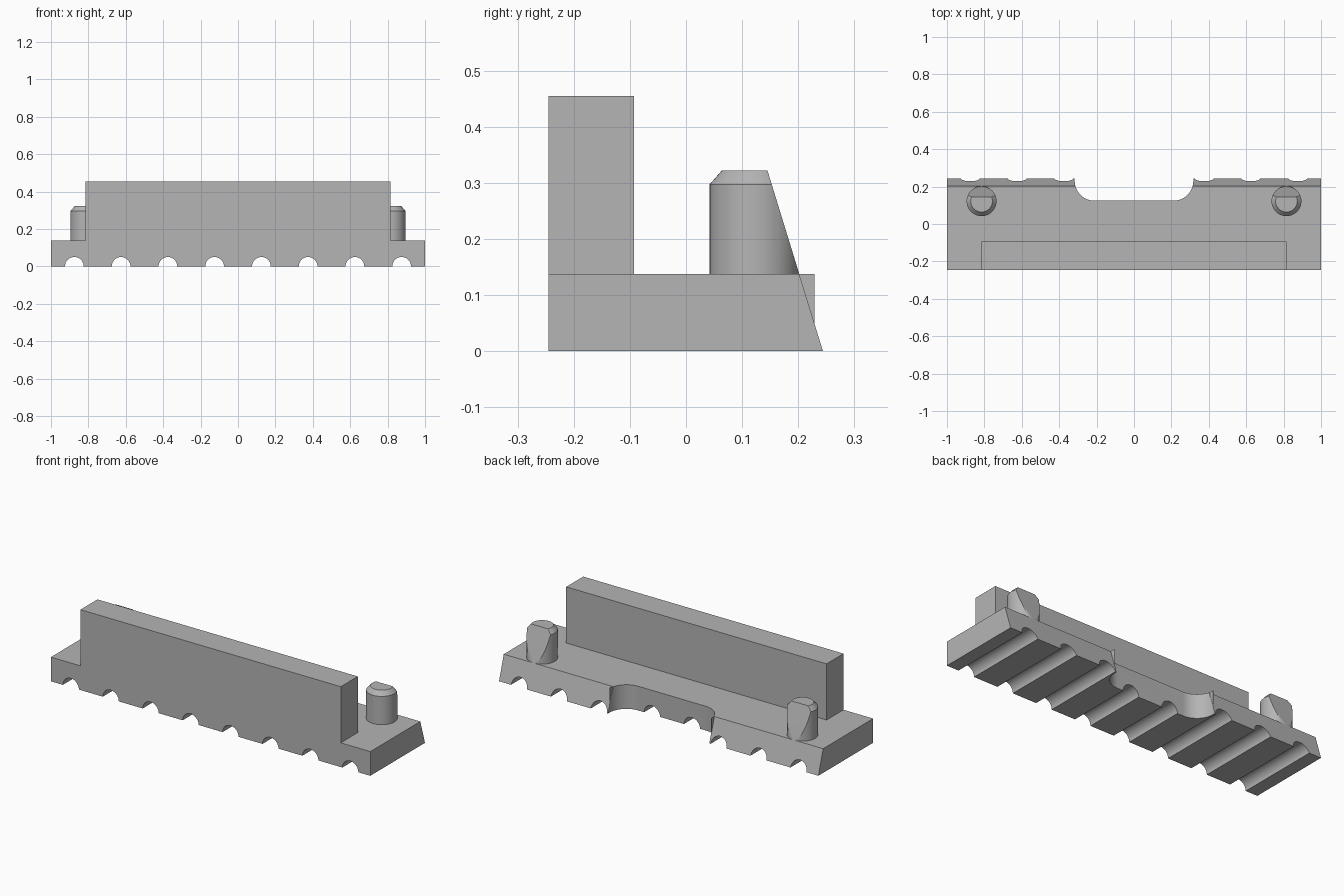
import bpy
import bmesh
from math import sin, cos, pi
from mathutils import Vector

if "Cube" in bpy.data.objects:
    bpy.data.objects.remove(bpy.data.objects["Cube"])

grey = bpy.data.materials.new("plain grey")
grey.use_nodes = True
COLOUR = (0.46, 0.46, 0.46, 1)
grey.diffuse_color = COLOUR
grey.node_tree.nodes["Principled BSDF"].inputs["Base Color"].default_value = COLOUR

FRONT, BASE_TOP = -0.245, 0.137
BACK, SLOPE = 0.244, 0.307          # back plane: y = BACK - SLOPE * z
NOTCH_X, NOTCH_Y, NOTCH_R = 0.317, 0.23, 0.105


def back_y(z):
    return BACK - SLOPE * z


def loft(name, rings):
    """Solid skinned through rings of points with equal counts."""
    bm = bmesh.new()
    loops = [[bm.verts.new(p) for p in ring] for ring in rings]
    for a, b in zip(loops, loops[1:]):
        for i in range(len(a)):
            j = (i + 1) % len(a)
            bm.faces.new((a[i], a[j], b[j], b[i]))
    bm.faces.new(loops[0])
    bm.faces.new(loops[-1])
    bmesh.ops.recalc_face_normals(bm, faces=bm.faces)
    return finish(name, bm)


def finish(name, bm):
    mesh = bpy.data.meshes.new(name)
    bm.to_mesh(mesh)
    bm.free()
    mesh.materials.append(grey)
    ob = bpy.data.objects.new(name, mesh)
    bpy.context.collection.objects.link(ob)
    return ob


def activate(ob):
    bpy.ops.object.select_all(action="DESELECT")
    ob.select_set(True)
    bpy.context.view_layer.objects.active = ob


def smooth(ob):
    activate(ob)
    bpy.ops.object.shade_smooth_by_angle(angle=pi / 6)


def arc(cx, cy, r, start, end, steps):
    angles = [start + (end - start) * i / steps for i in range(steps + 1)]
    return [(cx + r * cos(a), cy + r * sin(a)) for a in angles]


# Base: grooved underside profile run from the front to the sloping back
outline = [(-1, BASE_TOP), (-1, 0)]
for i in range(8):
    outline += arc(-0.875 + i * 0.25, 0, 0.05, pi, 0, 20)
outline += [(1, 0), (1, BASE_TOP)]
base = loft("base", [[(x, FRONT, z) for x, z in outline],
                     [(x, back_y(z), z) for x, z in outline]])

# Rounded notch cut through the back edge
notch = [(-NOTCH_X, 0.4)]
notch += arc(-NOTCH_X + NOTCH_R, NOTCH_Y, NOTCH_R, pi, 1.5 * pi, 16)
notch += arc(NOTCH_X - NOTCH_R, NOTCH_Y, NOTCH_R, 1.5 * pi, 2 * pi, 16)
notch += [(NOTCH_X, 0.4)]
cutter = loft("notch_cutter", [[(x, y, z) for x, y in notch] for z in (-0.1, 0.3)])
cutter.hide_render = True
activate(base)
cut = base.modifiers.new("notch", "BOOLEAN")
cut.operation = "DIFFERENCE"
cut.solver = "EXACT"
cut.object = cutter
bpy.ops.object.modifier_apply(modifier=cut.name)
bpy.data.objects.remove(cutter)
smooth(base)

# Upright wall flush with the front of the base
loft("wall", [[(x, y, z) for x, y in ((-0.815, FRONT), (0.815, FRONT),
                                      (0.815, -0.093), (-0.815, -0.093))]
              for z in (BASE_TOP, 0.455)])

for side, label in ((1, "left"), (-1, "right")):
    # Chamfered peg, trimmed by the sloping back plane
    rings = []
    for r, z in ((0.08, BASE_TOP), (0.08, 0.297), (0.058, 0.322)):
        rings.append([(x, y, z) for x, y in
                      arc(side * 0.815, 0.122, r, 0, 2 * pi, 48)[:-1]])
    peg = loft(label + "_peg", rings)
    bm = bmesh.new()
    bm.from_mesh(peg.data)
    bmesh.ops.bisect_plane(bm, geom=bm.verts[:] + bm.edges[:] + bm.faces[:],
                           dist=1e-5, plane_co=Vector((0, BACK, 0)),
                           plane_no=Vector((0, 1, SLOPE)), clear_outer=True)
    bmesh.ops.holes_fill(bm, edges=[e for e in bm.edges if e.is_boundary], sides=0)
    bmesh.ops.recalc_face_normals(bm, faces=bm.faces)
    bm.to_mesh(peg.data)
    bm.free()
    smooth(peg)

    # Thin sliver left standing at the mouth of the notch
    low = (BACK - 0.229) / SLOPE
    sliver = ((back_y(BASE_TOP), BASE_TOP), (0.229, BASE_TOP), (0.229, low))
    loft(label + "_notch_fin", [[(side * x, y, z) for y, z in sliver]
                                for x in (NOTCH_X, NOTCH_X + 0.002)])
